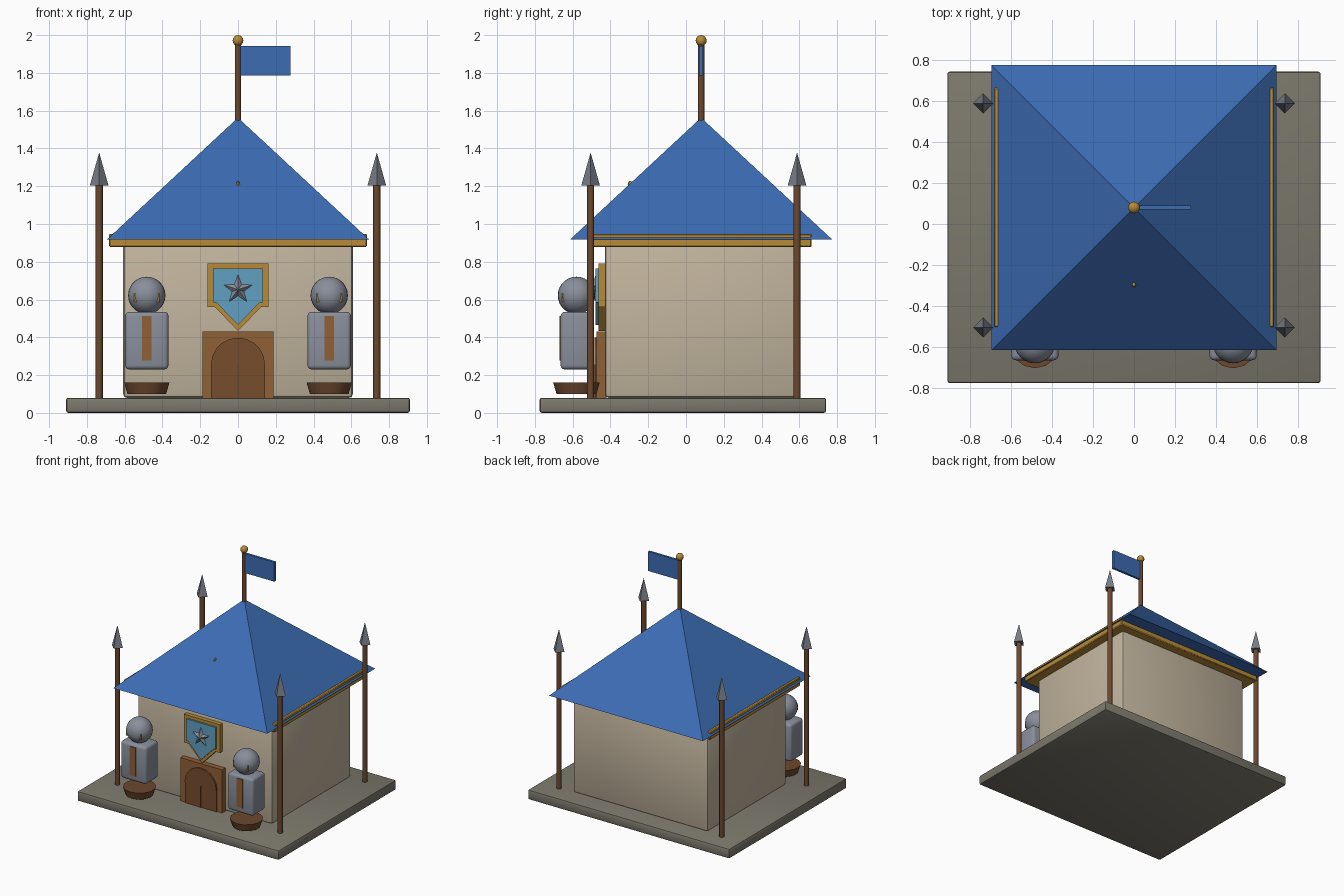
import bpy, bmesh, math
from mathutils import Matrix, Vector

if "Cube" in bpy.data.objects:
    bpy.data.objects.remove(bpy.data.objects["Cube"])


def mat(name, r, g, b):
    m = bpy.data.materials.new(name)
    m.diffuse_color = (r, g, b, 1)
    m.use_nodes = True
    m.node_tree.nodes["Principled BSDF"].inputs["Base Color"].default_value = m.diffuse_color
    return m


STONE = mat("grey stone", 0.20, 0.19, 0.15)
PLASTER = mat("cream plaster", 0.54, 0.46, 0.34)
BLUE = mat("roof blue", 0.045, 0.15, 0.45)
GOLD = mat("gold", 0.48, 0.26, 0.04)
WOOD = mat("dark wood", 0.15, 0.065, 0.027)
OAK = mat("oak", 0.28, 0.115, 0.037)
DOOR = mat("door wood", 0.18, 0.075, 0.027)
STEEL = mat("steel", 0.25, 0.275, 0.33)
IRON = mat("spear iron", 0.19, 0.205, 0.24)
SKY = mat("light blue", 0.12, 0.35, 0.53)

CY = 0.08      # centre line of the house
FLOOR = 0.08   # top of the plinth


def finish(bm, name, material, smooth=False):
    bmesh.ops.recalc_face_normals(bm, faces=bm.faces)
    me = bpy.data.meshes.new(name)
    bm.to_mesh(me)
    bm.free()
    me.materials.append(material)
    ob = bpy.data.objects.new(name, me)
    bpy.context.collection.objects.link(ob)
    if smooth:
        bpy.ops.object.select_all(action='DESELECT')
        ob.select_set(True)
        bpy.context.view_layer.objects.active = ob
        bpy.ops.object.shade_smooth_by_angle(angle=math.radians(40))
    return ob


def box(name, x, y, z, material, bevel=0.0, segs=2):
    """Box from (min, max) ranges, with rounded edges if asked."""
    bm = bmesh.new()
    bmesh.ops.create_cube(bm, size=1)
    for v in bm.verts:
        v.co = Vector((r[0] if c < 0 else r[1]) for r, c in zip((x, y, z), v.co))
    if bevel:
        bmesh.ops.bevel(bm, geom=bm.edges[:], offset=bevel, segments=segs,
                        profile=0.5, affect='EDGES')
    return finish(bm, name, material, bevel > 0)


def cone(name, x, y, z0, z1, r0, r1, material, sides=12, turn=0.0, smooth=True):
    bm = bmesh.new()
    bmesh.ops.create_cone(bm, cap_ends=True, segments=sides, radius1=r0, radius2=r1,
                          depth=z1 - z0, matrix=Matrix.Rotation(turn, 4, 'Z'))
    bmesh.ops.translate(bm, verts=bm.verts, vec=(x, y, (z0 + z1) / 2))
    bmesh.ops.remove_doubles(bm, verts=bm.verts, dist=1e-5)
    return finish(bm, name, material, smooth)


def ball(name, x, y, z, r, material, scale=(1, 1, 1), u=20, v=12):
    bm = bmesh.new()
    bmesh.ops.create_uvsphere(bm, u_segments=u, v_segments=v, radius=r)
    bmesh.ops.scale(bm, verts=bm.verts, vec=scale)
    bmesh.ops.translate(bm, verts=bm.verts, vec=(x, y, z))
    return finish(bm, name, material, True)


def plate(name, pts, y_back, y_front, material):
    """Upright profile in x and z, thickened along y."""
    bm = bmesh.new()
    f = bm.faces.new([bm.verts.new((px, y_back, pz)) for px, pz in pts])
    ext = bmesh.ops.extrude_face_region(bm, geom=[f])
    vs = [g for g in ext['geom'] if isinstance(g, bmesh.types.BMVert)]
    bmesh.ops.translate(bm, verts=vs, vec=(0, y_front - y_back, 0))
    return finish(bm, name, material)


def mirrored(half):
    """Close a right-hand outline that ends at the tip on x = 0."""
    return half + [(-px, pz) for px, pz in reversed(half) if px > 0]


# Plinth, walls and the eave slab whose sides poke out through the roof
box("plinth", (-0.91, 0.91), (-0.775, 0.742), (0, FLOOR), STONE, 0.012)
box("walls", (-0.608, 0.608), (-0.43, 0.59), (FLOOR, 0.90), PLASTER, 0.02)
box("eave_trim", (-0.683, 0.683), (-0.503, 0.665), (0.878, 0.948), GOLD, 0.006, 1)

# Pyramid roof with a small gold stud on the front slope
cone("roof", 0, CY, 0.917, 1.563, 0.695 * math.sqrt(2), 0, BLUE, 4, math.pi / 4, False)
ball("roof_stud", 0, -0.295, 1.21, 0.014, GOLD, (0.8, 1, 1.3), 6, 4)

# Flagpole, flag and finial
cone("flagpole", 0, CY, 1.50, 1.96, 0.017, 0.017, WOOD)
box("flag", (0.012, 0.278), (CY - 0.01, CY + 0.01), (1.785, 1.943), BLUE)
ball("finial", 0, CY, 1.971, 0.029, GOLD, u=14, v=8)

# Four spears at the corners
for sx in (-1, 1):
    for y in (-0.505, 0.588):
        cone("spear_shaft", sx * 0.735, y, FLOOR, 1.22, 0.019, 0.019, WOOD)
        cone("spear_head", sx * 0.735, y, 1.205, 1.378, 0.049, 0, IRON, 4, 0, False)

# Two armoured guards beside the door
for sx in (-1, 1):
    gx, gy = sx * 0.483, -0.58
    cone("guard_foot", gx, gy, 0.10, 0.16, 0.105, 0.123, WOOD, 14)
    box("guard_body", (gx - 0.115, gx + 0.115), (gy - 0.084, gy + 0.084),
        (0.23, 0.535), STEEL, 0.022, 3)
    box("guard_sash", (gx - 0.026, gx + 0.026), (gy - 0.089, gy - 0.08),
        (0.278, 0.513), OAK)
    ball("guard_head", gx, gy, 0.622, 0.099, STEEL, u=24, v=14)
    box("guard_visor", (gx - 0.067, gx + 0.067), (gy - 0.076, gy),
        (0.587, 0.632), GOLD)

# Door frame, arch and leaves with a seam
box("door_frame", (-0.188, 0.188), (-0.473, -0.42), (FLOOR, 0.432), OAK)
arch = [(0.143 * math.cos(math.pi * i / 10), 0.255 + 0.143 * math.sin(math.pi * i / 10))
        for i in range(11)]
plate("door_arch", arch, -0.45, -0.485, DOOR)
box("door_leaves", (-0.143, 0.143), (-0.482, -0.45), (FLOOR, 0.255), DOOR)
box("door_seam", (-0.004, 0.004), (-0.488, -0.48), (FLOOR, 0.255), WOOD)

# Shield with gold rim
rim = mirrored([(0.162, 0.79), (0.162, 0.56), (0.122, 0.56), (0, 0.434)])
field = mirrored([(0.133, 0.765), (0.133, 0.585), (0.116, 0.585), (0, 0.466)])
plate("shield_rim", rim, -0.42, -0.464, GOLD)
plate("shield_field", field, -0.45, -0.478, SKY)

# Faceted five-pointed star on the shield
bm = bmesh.new()
ring = []
for i in range(10):
    a = math.pi / 2 + i * math.pi / 5
    r = 0.034 if i % 2 else 0.083
    ring.append(bm.verts.new((r * math.cos(a), -0.477, 0.653 + r * math.sin(a))))
peak = bm.verts.new((0, -0.505, 0.653))
for i in range(10):
    bm.faces.new((ring[i], ring[(i + 1) % 10], peak))
bm.faces.new(ring)
finish(bm, "shield_star", STEEL)
